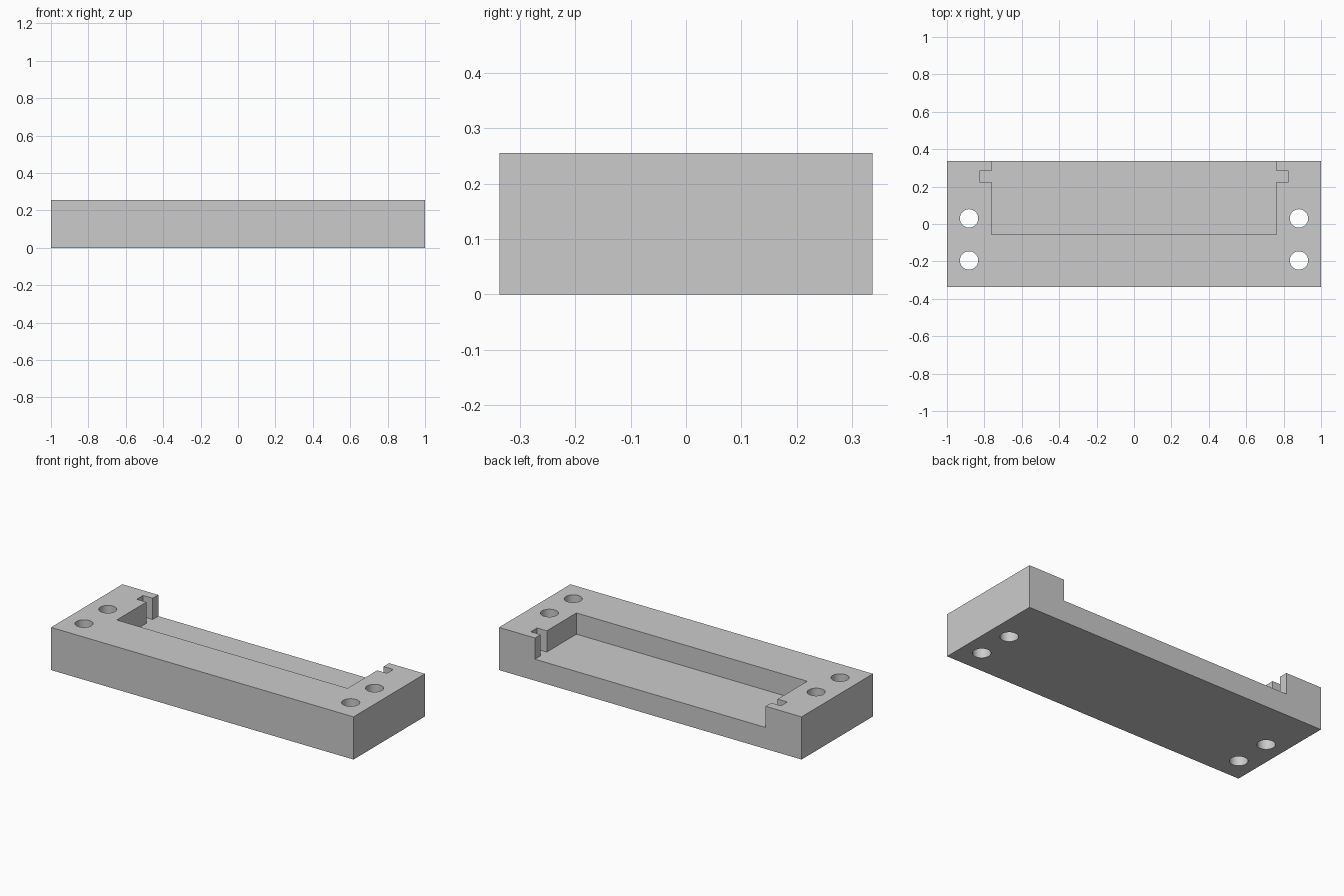
import bpy
import bmesh
import math

LENGTH, DEPTH, HEIGHT = 2.0, 0.674, 0.255
FLOOR = 0.128
HALF_Y = DEPTH / 2

cube = bpy.data.objects.get("Cube")
if cube:
    bpy.data.objects.remove(cube, do_unlink=True)

grey = bpy.data.materials.new("plain grey")
grey.use_nodes = True
colour = (0.6, 0.6, 0.6, 1)
grey.diffuse_color = colour
grey.node_tree.nodes["Principled BSDF"].inputs["Base Color"].default_value = colour


def prism(name, outline, bottom, top):
    """Extrude a counter-clockwise outline from bottom to top."""
    bm = bmesh.new()
    base = bm.faces.new([bm.verts.new((x, y, bottom)) for x, y in outline])
    extruded = bmesh.ops.extrude_face_region(bm, geom=[base])["geom"]
    verts = [g for g in extruded if isinstance(g, bmesh.types.BMVert)]
    bmesh.ops.translate(bm, verts=verts, vec=(0, 0, top - bottom))
    bmesh.ops.recalc_face_normals(bm, faces=bm.faces[:])
    mesh = bpy.data.meshes.new(name)
    bm.to_mesh(mesh)
    bm.free()
    mesh.materials.append(grey)
    obj = bpy.data.objects.new(name, mesh)
    bpy.context.collection.objects.link(obj)
    return obj


def cut(target, cutter):
    """Subtract the cutter from the target and discard it."""
    cutter.hide_render = True
    mod = target.modifiers.new("cut", 'BOOLEAN')
    mod.operation = 'DIFFERENCE'
    mod.solver = 'EXACT'
    mod.object = cutter
    bpy.context.view_layer.objects.active = target
    bpy.ops.object.modifier_apply(modifier=mod.name)
    bpy.data.objects.remove(cutter, do_unlink=True)


# Solid mounting block
half_x = LENGTH / 2
block = prism("mounting_block",
              [(-half_x, -HALF_Y), (half_x, -HALF_Y), (half_x, HALF_Y), (-half_x, HALF_Y)],
              0, HEIGHT)

# Pocket open at the back, with a small slot in each side wall
right_side = [(0.763, -0.055), (0.763, 0.225), (0.827, 0.225),
              (0.827, 0.284), (0.763, 0.284), (0.763, HALF_Y + 0.1)]
left_side = [(-x, y) for x, y in reversed(right_side)]
cut(block, prism("pocket_cutter", right_side + left_side, FLOOR, HEIGHT + 0.1))

# Two through holes at each end
for x in (-0.882, 0.882):
    for y in (-0.195, 0.03):
        ring = [(x + 0.049 * math.cos(a), y + 0.049 * math.sin(a))
                for a in (math.tau * i / 48 for i in range(48))]
        cut(block, prism("hole_cutter", ring, -0.1, HEIGHT + 0.1))

# Smooth hole walls, crisp edges elsewhere
bpy.ops.object.select_all(action='DESELECT')
block.select_set(True)
bpy.context.view_layer.objects.active = block
bpy.ops.object.shade_smooth_by_angle(angle=math.radians(30))
